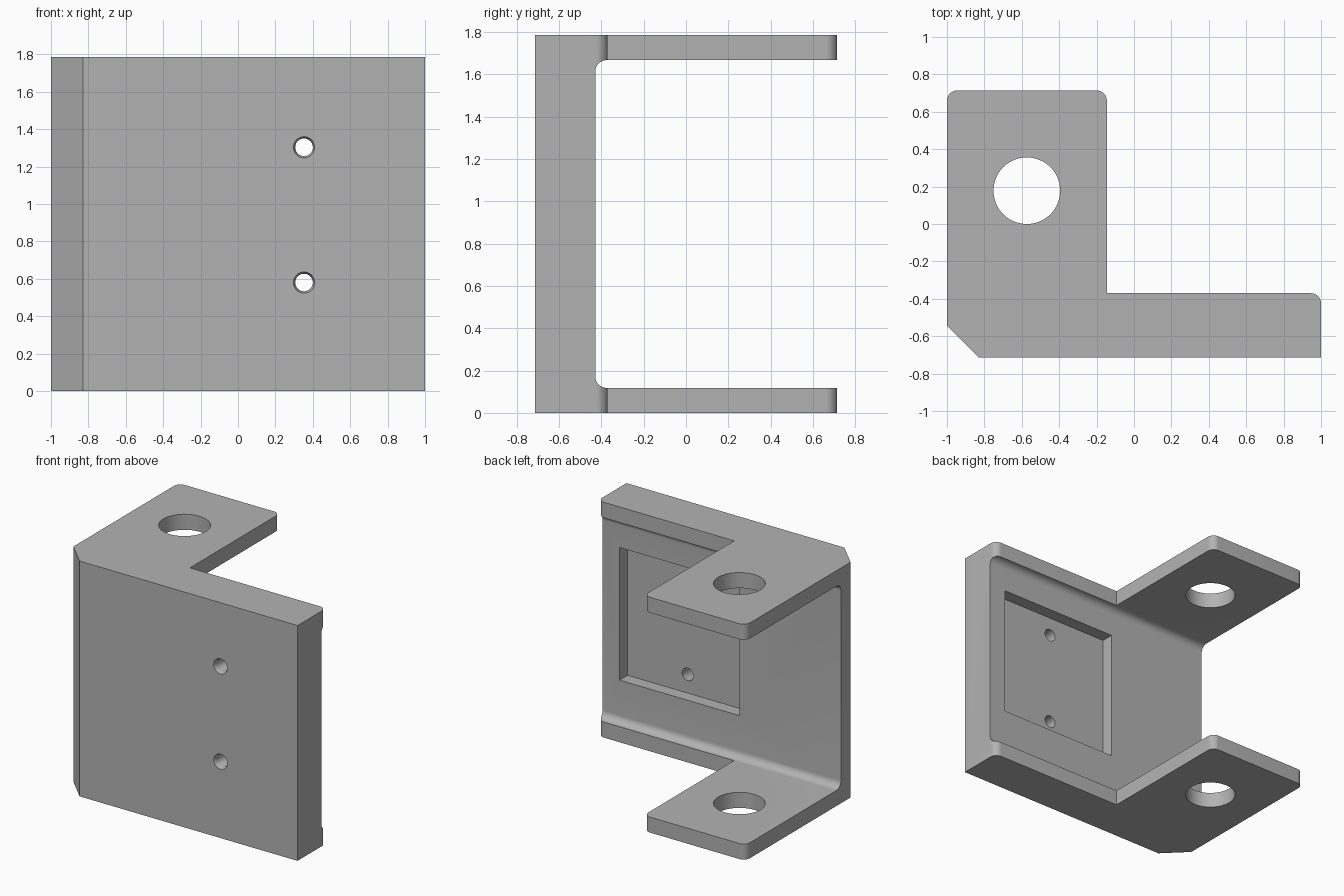
import bpy, bmesh, math
from mathutils import Vector, Matrix

if "Cube" in bpy.data.objects:
    bpy.data.objects.remove(bpy.data.objects["Cube"], do_unlink=True)

HEIGHT = 1.786
FLANGE = 0.118        # flange thickness
WALL_BACK = -0.429    # rear face of the upright wall
RADIUS = 0.055        # rounded corners and inner fillets


def rounded(corners, steps=10):
    """Turn (u, v, radius) corners into an outline with tangent arcs."""
    points = []
    for i, (u, v, r) in enumerate(corners):
        p = Vector((u, v))
        if r == 0:
            points.append(p)
            continue
        before = (Vector(corners[i - 1][:2]) - p).normalized()
        after = (Vector(corners[(i + 1) % len(corners)][:2]) - p).normalized()
        # right-angled corners: the arc centre sits one radius along each side
        for k in range(steps + 1):
            a = k / steps * math.pi / 2
            points.append(p + r * (before * (1 - math.sin(a)) + after * (1 - math.cos(a))))
    return points


def make_object(name, bm):
    bmesh.ops.recalc_face_normals(bm, faces=bm.faces)
    mesh = bpy.data.meshes.new(name)
    bm.to_mesh(mesh)
    bm.free()
    obj = bpy.data.objects.new(name, mesh)
    bpy.context.collection.objects.link(obj)
    return obj


def prism(name, outline, low, high, place):
    """Extrude an outline; place maps (u, v, depth) to x, y, z."""
    bm = bmesh.new()
    face = bm.faces.new([bm.verts.new(place(u, v, low)) for u, v in outline])
    top = bmesh.ops.extrude_face_region(bm, geom=[face])["geom"]
    shift = Vector(place(0, 0, high)) - Vector(place(0, 0, low))
    bmesh.ops.translate(bm, vec=shift, verts=[g for g in top if isinstance(g, bmesh.types.BMVert)])
    return make_object(name, bm)


def cone(name, centre, r_low, r_high, depth, turn=None, sides=48):
    bm = bmesh.new()
    matrix = Matrix.Translation(centre) @ (turn or Matrix())
    bmesh.ops.create_cone(bm, cap_ends=True, segments=sides, radius1=r_low,
                          radius2=r_high, depth=depth, matrix=matrix)
    return make_object(name, bm)


def along_z(u, v, d):
    return (u, v, d)


def along_x(u, v, d):
    return (d, u, v)


# L-shaped block with a chamfered front corner
plan = [(-1, -0.545, 0), (-0.83, -0.714, 0), (1, -0.714, 0), (1, -0.37, RADIUS),
        (-0.145, -0.37, 0), (-0.145, 0.714, RADIUS), (-1, 0.714, RADIUS)]
bracket = prism("bracket", rounded(plan), 0, HEIGHT, along_z)

# Opening between the two flanges, filleted against the wall
opening = [(WALL_BACK, FLANGE, RADIUS), (1.5, FLANGE, 0),
           (1.5, HEIGHT - FLANGE, 0), (WALL_BACK, HEIGHT - FLANGE, RADIUS)]
cutters = [prism("opening_cutter", rounded(opening), -1.5, 1.5, along_x)]

# Shaft hole through both flanges
cutters.append(cone("shaft_hole_cutter", (-0.573, 0.178, HEIGHT / 2), 0.178, 0.178, 3, sides=96))

# Square pocket in the rear of the wall
pocket = [(-0.148, 0.438, 0), (0.858, 0.438, 0), (0.858, 1.444, 0), (-0.148, 1.444, 0)]
cutters.append(prism("pocket_cutter", rounded(pocket), WALL_BACK - 0.096, -0.2,
                     lambda u, v, d: (u, d, v)))

# Screw holes, countersunk on the front face
facing_back = Matrix.Rotation(-math.pi / 2, 4, "X")
for z in (0.58, 1.303):
    cutters.append(cone("screw_hole_cutter", (0.353, -0.6, z), 0.047, 0.047, 0.6, facing_back))
    cutters.append(cone("countersink_cutter", (0.353, -0.714, z), 0.067, 0.047, 0.04, facing_back))

bpy.context.view_layer.objects.active = bracket
bracket.select_set(True)
for cutter in cutters:
    cutter.hide_render = True
    cut = bracket.modifiers.new(cutter.name, "BOOLEAN")
    cut.operation = "DIFFERENCE"
    cut.solver = "EXACT"
    cut.object = cutter
    bpy.ops.object.modifier_apply(modifier=cut.name)
    bpy.data.objects.remove(cutter, do_unlink=True)

# Plain grey metal
grey = bpy.data.materials.new("grey_metal")
grey.use_nodes = True
colour = (0.45, 0.45, 0.45, 1)
grey.diffuse_color = colour
grey.node_tree.nodes["Principled BSDF"].inputs["Base Color"].default_value = colour
bracket.data.materials.clear()
bracket.data.materials.append(grey)

bpy.ops.object.shade_smooth_by_angle(angle=math.radians(30))
